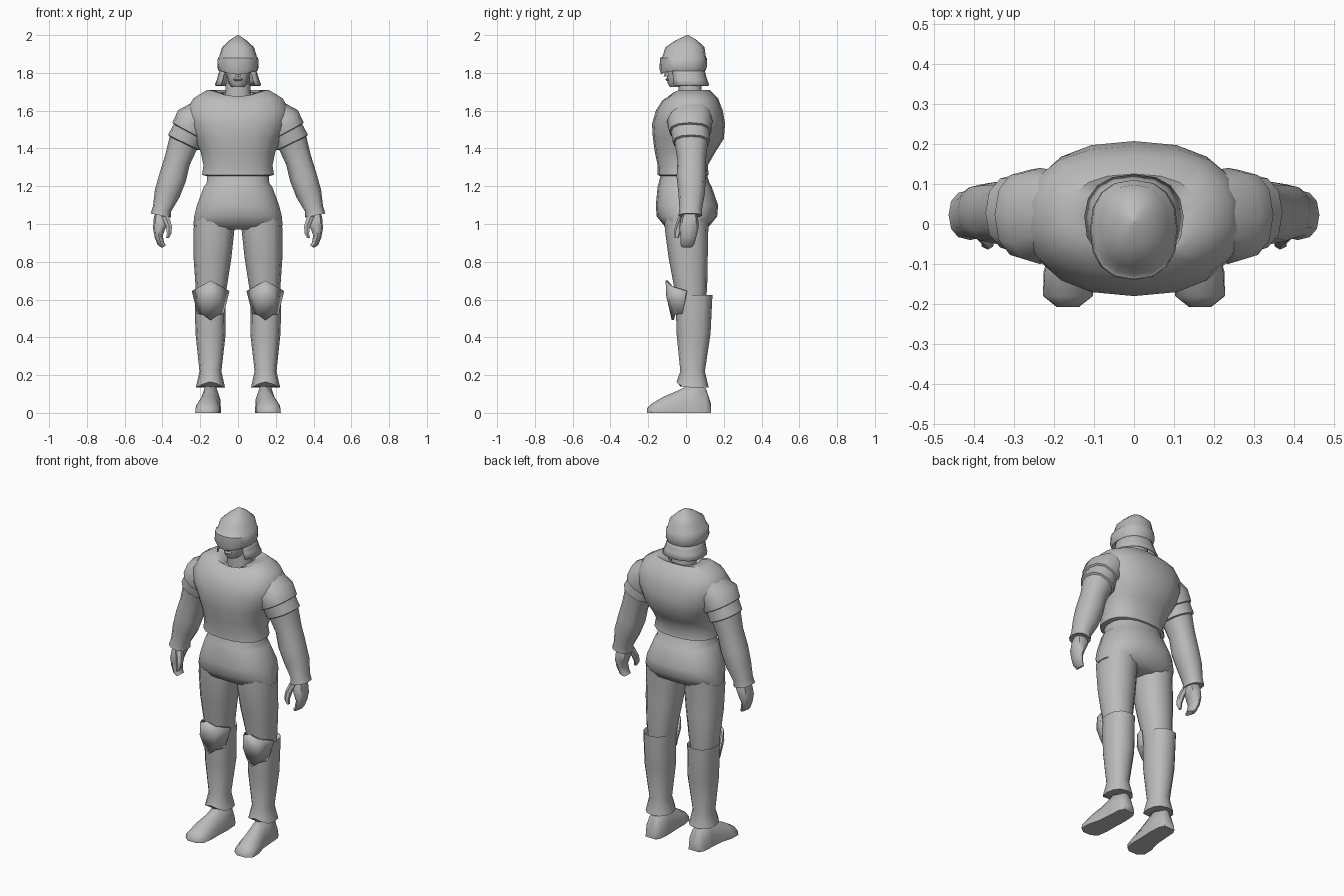
import bpy, bmesh, math
from mathutils import Matrix, Vector

grey = bpy.data.materials.new("plain grey")
grey.diffuse_color = (0.5, 0.5, 0.5, 1)


def finish(name, bm, mirror=False, thick=0, angle=50):
    bmesh.ops.recalc_face_normals(bm, faces=bm.faces)
    me = bpy.data.meshes.new(name)
    bm.to_mesh(me)
    bm.free()
    me.materials.append(grey)
    ob = bpy.data.objects.new(name, me)
    bpy.context.collection.objects.link(ob)
    if thick:
        ob.modifiers.new("thickness", 'SOLIDIFY').thickness = thick
    if mirror:
        m = ob.modifiers.new("mirror", 'MIRROR')
        m.use_mirror_merge = False
    bpy.ops.object.select_all(action='DESELECT')
    ob.select_set(True)
    bpy.context.view_layer.objects.active = ob
    bpy.ops.object.shade_smooth_by_angle(angle=math.radians(angle))
    return ob


def skin(bm, rows, closed=True, caps=True):
    vs = [[bm.verts.new(p) for p in r] for r in rows]
    n = len(rows[0])
    for a, b in zip(vs, vs[1:]):
        for i in range(n if closed else n - 1):
            j = (i + 1) % n
            bm.faces.new((a[i], a[j], b[j], b[i]))
    if caps:
        bm.faces.new(vs[0])
        bm.faces.new(vs[-1])


def ring(x, z, rx, y0, y1, tilt=0, dip=0, n=14, power=0.85, arc=None):
    """Rounded section; tilt raises its +x side, dip lowers its front."""
    pts = []
    for i in range(n):
        if arc:
            a = math.radians(arc[0] + (arc[1] - arc[0]) * i / (n - 1))
        else:
            a = -math.pi / 2 + 2 * math.pi * i / n
        c, s = math.cos(a), math.sin(a)
        u = math.copysign(abs(c) ** power, c) * rx
        v = math.copysign(abs(s) ** power, s) * (y1 - y0) / 2
        pts.append(Vector((x + u * math.cos(tilt), (y0 + y1) / 2 + v,
                           z + u * math.sin(tilt) - dip * max(0, -s) ** 4)))
    return pts


def loft(name, rows, mirror=False, caps=True, thick=0, **kw):
    bm = bmesh.new()
    skin(bm, [ring(*r, **kw) for r in rows], closed=not kw.get("arc"), caps=caps)
    return finish(name, bm, mirror, thick)


# Shirt body with a dipped neckline and a short flared hem
loft("shirt", [
    (0, 1.66, .07, -.05, .08, 0, .02), (0, 1.695, .09, -.07, .09, 0, .05),
    (0, 1.71, .165, -.085, .125, 0, .035), (0, 1.665, .24, -.125, .17, 0, .01),
    (0, 1.60, .275, -.16, .195), (0, 1.53, .265, -.18, .207),
    (0, 1.45, .23, -.175, .20), (0, 1.38, .20, -.165, .155),
    (0, 1.31, .185, -.15, .115), (0, 1.26, .193, -.15, .12),
    (0, 1.255, .172, -.14, .11)], n=18)

# Trousers seat
loft("hips", [
    (0, 1.28, .165, -.13, .105), (0, 1.215, .168, -.145, .125),
    (0, 1.20, .182, -.15, .135), (0, 1.10, .22, -.16, .17),
    (0, 1.04, .235, -.155, .165), (0, .99, .24, -.115, .125),
    (0, .97, .18, -.08, .09)], n=18)

# Thighs
loft("thigh", [
    (.125, 1.04, .105, -.115, .125), (.127, .97, .108, -.112, .118),
    (.135, .82, .10, -.092, .115), (.142, .66, .082, -.062, .112),
    (.145, .55, .07, -.05, .10)], mirror=True, n=12)

# Lower leg armour with flared ankle hem
loft("greave", [
    (.148, .60, .07, -.045, .12), (.148, .625, .082, -.055, .14),
    (.145, .42, .08, -.05, .13), (.146, .22, .058, -.03, .10),
    (.146, .135, .077, -.05, .12, 0, -.03), (.146, .14, .05, -.03, .10)],
    mirror=True, n=12)

# Knee guards: pointed plates with side wings
bm = bmesh.new()
knee = [[(-.10, 0, .645), (-.055, -.08, .67), (0, -.108, .70), (.055, -.08, .67), (.10, 0, .645)],
        [(-.085, -.01, .585), (-.05, -.09, .60), (0, -.105, .62), (.05, -.09, .60), (.085, -.01, .585)],
        [(-.07, -.02, .525), (-.04, -.065, .52), (0, -.075, .49), (.04, -.065, .52), (.07, -.02, .525)]]
skin(bm, [[(x + .145, y, z) for x, y, z in r] for r in knee], closed=False, caps=False)
finish("knee_guard", bm, mirror=True, thick=.012)

# Boots: flat-soled arches from heel to toe (y, x, half width, height)
bm = bmesh.new()
arch = [(-1, 0), (-.95, .45), (-.55, .88), (0, 1), (.55, .88), (.95, .45), (1, 0)]
boot = [(.132, .145, .035, .05), (.105, .145, .05, .13), (.03, .145, .055, .155),
        (-.05, .15, .056, .115), (-.12, .16, .066, .085), (-.18, .165, .062, .05),
        (-.207, .165, .028, .025)]
skin(bm, [[(x + u * w, y, v * h) for u, v in arch] for y, x, w, h in boot])
finish("boot", bm, mirror=True)

# Sleeves with two overlapping shoulder tiers and a flared cuff
loft("arm", [
    (.17, 1.60, .075, -.06, .13, .8), (.235, 1.545, .10, -.10, .14, .62),
    (.262, 1.49, .098, -.09, .135, .5), (.264, 1.487, .086, -.08, .125, .5),
    (.288, 1.432, .092, -.07, .125, .45), (.29, 1.428, .08, -.06, .115, .45),
    (.32, 1.34, .07, -.045, .105, .4), (.345, 1.25, .073, -.05, .105, .35),
    (.375, 1.16, .068, -.04, .10, .3), (.402, 1.08, .05, -.035, .085, .25),
    (.409, 1.045, .055, -.04, .085, .2), (.409, 1.047, .036, -.02, .06, .2)],
    mirror=True, n=12)

# Hands: palm tapering to curled fingers, plus thumb
loft("hand", [
    (.405, 1.07, .033, -.01, .055, .2), (.405, 1.02, .042, -.03, .065, .1),
    (.418, .975, .032, -.035, .065, .1), (.42, .935, .022, -.03, .055, -.2),
    (.408, .895, .018, -.03, .045, -.4), (.392, .88, .012, -.025, .035, -.5)],
    mirror=True, n=8)
loft("thumb", [
    (.385, 1.04, .022, -.04, .015), (.366, .99, .018, -.058, -.01),
    (.364, .95, .014, -.064, -.03), (.374, .925, .008, -.06, -.04)],
    mirror=True, n=6)

# Neck, face and nose
loft("neck", [(0, 1.64, .072, -.04, .085), (0, 1.78, .062, -.04, .08)], n=12)
loft("face", [
    (0, 1.725, .034, -.085, .03), (0, 1.745, .05, -.098, .06),
    (0, 1.772, .058, -.10, .07), (0, 1.80, .068, -.10, .08),
    (0, 1.85, .075, -.10, .08)], n=12)
loft("mouth", [(0, 1.758, .018, -.102, -.08), (0, 1.765, .026, -.109, -.08),
               (0, 1.772, .02, -.104, -.08)], n=8)
loft("nose", [(0, 1.782, .018, -.118, -.08), (0, 1.825, .01, -.105, -.08)], n=6)

# Pointed helmet bowl with a raised brow band
loft("helmet", [
    (0, 2.0, .004, .004, .012), (0, 1.972, .045, -.055, .06),
    (0, 1.935, .085, -.11, .098), (0, 1.885, .10, -.125, .105),
    (0, 1.878, .107, -.138, .11), (0, 1.83, .11, -.14, .11, 0, .01),
    (0, 1.81, .102, -.132, .102, 0, .018), (0, 1.825, .08, -.10, .085)], n=16)

# Flared neck guard, open at the face
loft("neck_guard", [
    (0, 1.83, .092, -.10, .095), (0, 1.79, .105, -.10, .105),
    (0, 1.765, .112, -.10, .112), (0, 1.735, .124, -.10, .124)],
    caps=False, thick=.01, n=13, arc=(-42, 222))
